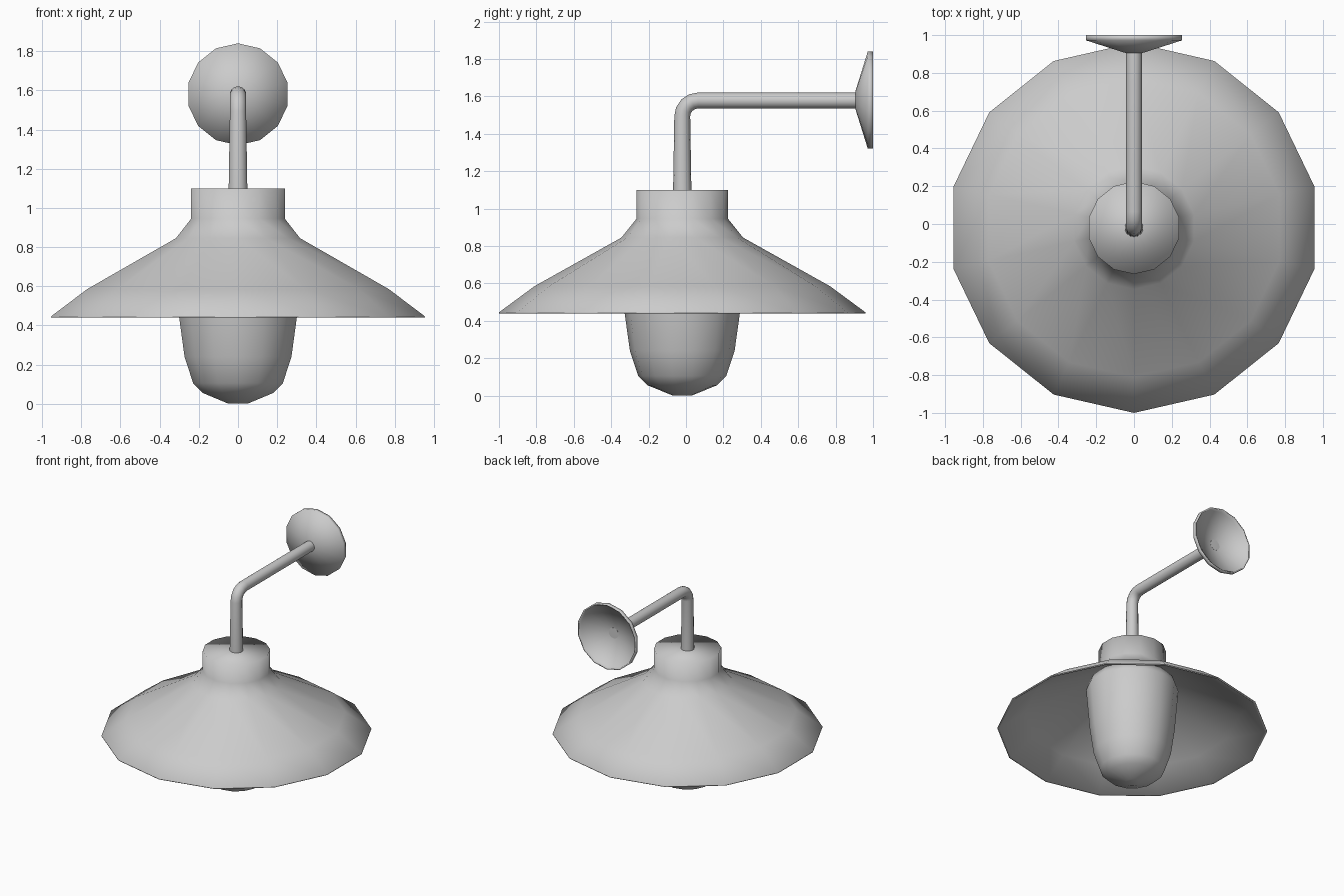
import bpy, bmesh, math
from mathutils import Vector

if "Cube" in bpy.data.objects:
    bpy.data.objects.remove(bpy.data.objects["Cube"])

SIDES = 14
CY = -0.02  # y of the lamp axis


def skin(name, rings, cap_start=False, cap_end=False, smooth=100):
    """Join successive rings of points into a smooth-shaded surface."""
    bm = bmesh.new()
    rows = [[bm.verts.new(p) for p in ring] for ring in rings]
    for a, b in zip(rows, rows[1:]):
        n = len(a)
        for i in range(n):
            j = (i + 1) % n
            bm.faces.new((a[i], a[j], b[j], b[i]))
    if cap_start:
        bm.faces.new(rows[0][::-1])
    if cap_end:
        bm.faces.new(rows[-1])
    bmesh.ops.recalc_face_normals(bm, faces=bm.faces)
    me = bpy.data.meshes.new(name)
    bm.to_mesh(me)
    bm.free()
    ob = bpy.data.objects.new(name, me)
    bpy.context.collection.objects.link(ob)
    bpy.ops.object.select_all(action='DESELECT')
    ob.select_set(True)
    bpy.context.view_layer.objects.active = ob
    bpy.ops.object.shade_smooth_by_angle(angle=math.radians(smooth))
    return ob


def ring(centre, u, v, r):
    """Polygon ring with one corner on the v direction."""
    angles = [math.pi / 2 + math.tau * i / SIDES for i in range(SIDES)]
    return [centre + r * (math.cos(a) * u + math.sin(a) * v) for a in angles]


X, Y, Z = Vector((1, 0, 0)), Vector((0, 1, 0)), Vector((0, 0, 1))


def upright(profile):
    return [ring(Vector((0, CY, z)), X, Y, r) for r, z in profile]


# Shade with neck: outer skin, rim, then thin inner skin
skin("shade", upright([
    (0.245, 1.10), (0.245, 0.945), (0.325, 0.845), (0.79, 0.585), (0.98, 0.445),
    (0.98, 0.44), (0.965, 0.44), (0.78, 0.575), (0.318, 0.832)]),
    cap_start=True, cap_end=True)

# Glass bulb cover, reaching up inside the shade
skin("bulb_cover", upright([
    (0.05, 0.0), (0.185, 0.055), (0.235, 0.105), (0.28, 0.24),
    (0.308, 0.44), (0.335, 0.77), (0.315, 0.828)]),
    cap_start=True, cap_end=True)

# Bent arm: vertical pipe, quarter bend, horizontal pipe
bend_r, top_z = 0.085, 1.578
path = [(CY, 1.09, 0.0, 0.049)]
for k in range(5):
    t = k / 4 * math.pi / 2
    path.append((CY + bend_r * (1 - math.cos(t)),
                 top_z - bend_r + bend_r * math.sin(t), t, 0.0425))
path.append((0.915, top_z, math.pi / 2, 0.0425))
skin("arm", [ring(Vector((0, y, z)), X, math.cos(t) * Y - math.sin(t) * Z, r)
             for y, z, t, r in path], cap_start=True, cap_end=True, smooth=60)

# Wall plate: shallow dish, hollow at the back
dish = [(0.045, 0.905), (0.26, 0.972), (0.26, 1.0), (0.25, 1.0),
        (0.245, 0.978), (0.045, 0.914)]
skin("wall_plate", [ring(Vector((0, y, 1.58)), X, Z, r) for r, y in dish],
     cap_start=True, cap_end=True)
